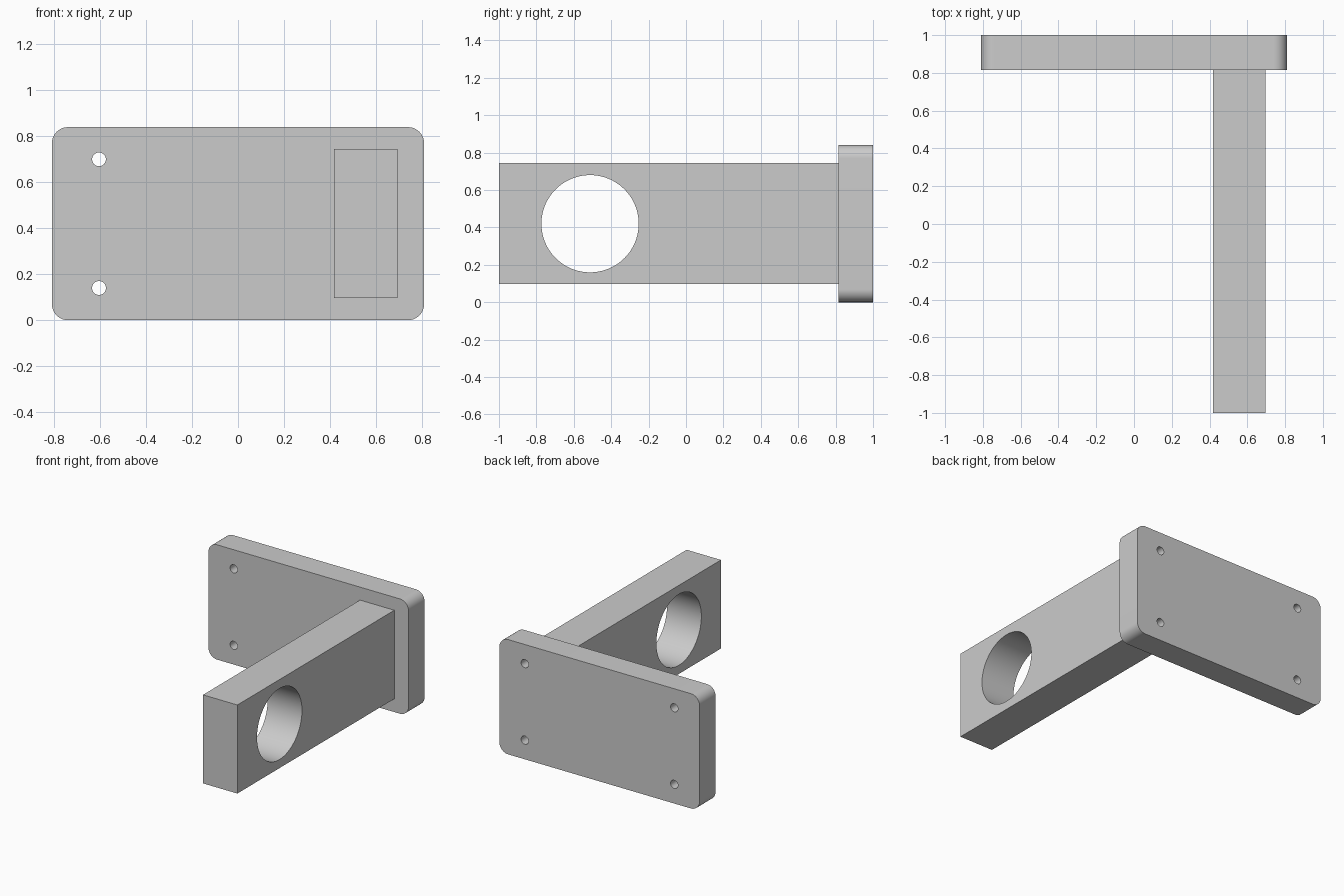
import bpy
import math

if "Cube" in bpy.data.objects:
    bpy.data.objects.remove(bpy.data.objects["Cube"])

PLATE_FRONT, BACK = 0.815, 1.0


def box(name, lo, hi):
    centre = [(a + b) / 2 for a, b in zip(lo, hi)]
    bpy.ops.mesh.primitive_cube_add(size=1, location=centre)
    ob = bpy.context.object
    ob.name = name
    ob.scale = [b - a for a, b in zip(lo, hi)]
    bpy.ops.object.transform_apply(location=True, rotation=False, scale=True)
    return ob


def cylinder(name, radius, depth, centre, rotation, sides):
    bpy.ops.mesh.primitive_cylinder_add(vertices=sides, radius=radius, depth=depth,
                                        location=centre, rotation=rotation)
    bpy.context.object.name = name
    return bpy.context.object


def boolean(target, other, operation):
    mod = target.modifiers.new(operation.lower(), 'BOOLEAN')
    mod.operation = operation
    mod.solver = 'EXACT'
    mod.object = other
    bpy.context.view_layer.objects.active = target
    bpy.ops.object.modifier_apply(modifier=mod.name)
    bpy.data.objects.remove(other, do_unlink=True)


# Mounting plate outline with rounded corners, extruded backwards
r, w, h = 0.07, 0.81, 0.84
outline = []
for i, (cx, cz) in enumerate([(w - r, h - r), (r - w, h - r), (r - w, r), (w - r, r)]):
    for k in range(13):
        a = math.radians(90 * i + 90 * k / 12)
        outline.append((cx + r * math.cos(a), cz + r * math.sin(a)))
n = len(outline)
verts = [(x, y, z) for y in (PLATE_FRONT, BACK) for x, z in outline]
faces = [list(range(n)), list(range(2 * n - 1, n - 1, -1))]
faces += [[i, i + n, (i + 1) % n + n, (i + 1) % n] for i in range(n)]
mesh = bpy.data.meshes.new("wall_bracket")
mesh.from_pydata(verts, [], faces)
bracket = bpy.data.objects.new("wall_bracket", mesh)
bpy.context.collection.objects.link(bracket)

# Arm, sunk slightly into the plate and joined
arm = box("arm", (0.417, -1, 0.097), (0.695, PLATE_FRONT + 0.03, 0.745))
boolean(bracket, arm, 'UNION')

# Large rod hole through the arm
rod = cylinder("rod_hole", 0.26, 0.6, (0.556, -0.513, 0.42), (0, math.pi / 2, 0), 96)
boolean(bracket, rod, 'DIFFERENCE')

# Four screw holes; the right pair ends at the arm
for x in (-0.605, 0.605):
    front = PLATE_FRONT - 0.1 if x < 0 else PLATE_FRONT
    back = BACK + 0.1
    for z in (0.14, 0.70):
        screw = cylinder("screw_hole", 0.03, back - front, (x, (front + back) / 2, z),
                         (math.pi / 2, 0, 0), 32)
        boolean(bracket, screw, 'DIFFERENCE')

# Smooth curved walls, crisp edges
bpy.ops.object.select_all(action='DESELECT')
bracket.select_set(True)
bpy.context.view_layer.objects.active = bracket
bpy.ops.object.shade_smooth_by_angle(angle=math.radians(30))
